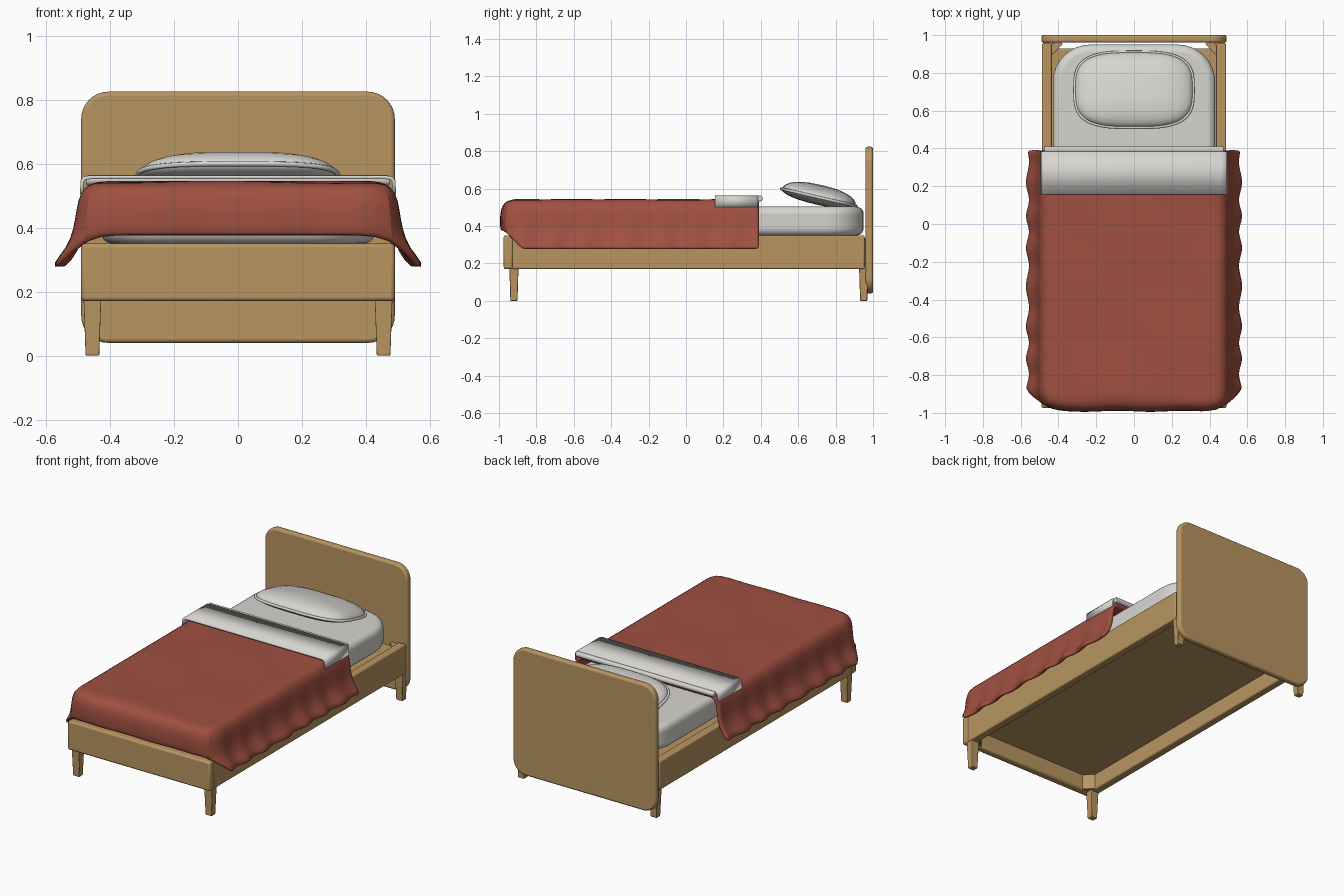
import bpy, bmesh
from math import sin, cos, pi, radians, copysign
from mathutils import Matrix, Vector

if "Cube" in bpy.data.objects:
    bpy.data.objects.remove(bpy.data.objects["Cube"])


def material(name, rgb):
    m = bpy.data.materials.new(name)
    m.use_nodes = True
    m.diffuse_color = (*rgb, 1)
    m.node_tree.nodes["Principled BSDF"].inputs["Base Color"].default_value = (*rgb, 1)
    return m


wood = material("light wood", (0.48, 0.30, 0.12))
linen = material("off white linen", (0.68, 0.665, 0.63))
red = material("brick red wool", (0.35, 0.08, 0.052))


def finish(name, bm, mat, bevel=0, segments=3, thick=0, subdiv=0, angle=40):
    """Turn a bmesh into a shaded object with its modifiers."""
    bmesh.ops.recalc_face_normals(bm, faces=bm.faces)
    me = bpy.data.meshes.new(name)
    bm.to_mesh(me)
    bm.free()
    ob = bpy.data.objects.new(name, me)
    bpy.context.collection.objects.link(ob)
    me.materials.append(mat)
    if thick:
        mod = ob.modifiers.new("thickness", 'SOLIDIFY')
        mod.thickness, mod.offset = thick, -1
    if bevel:
        mod = ob.modifiers.new("soft edges", 'BEVEL')
        mod.width, mod.segments, mod.limit_method = bevel, segments, 'ANGLE'
    if subdiv:
        mod = ob.modifiers.new("smooth", 'SUBSURF')
        mod.levels = mod.render_levels = subdiv
    bpy.ops.object.select_all(action='DESELECT')
    ob.select_set(True)
    bpy.context.view_layer.objects.active = ob
    bpy.ops.object.shade_smooth_by_angle(angle=radians(angle))
    return ob


def box(name, lo, hi, mat, bevel=0.008, turn=0, taper=1):
    lo, hi = Vector(lo), Vector(hi)
    bm = bmesh.new()
    bmesh.ops.create_cube(bm, size=1)
    for v in bm.verts:
        if v.co.z < 0:
            v.co.xy *= taper
    size = Matrix.Diagonal((*(hi - lo), 1))
    bm.transform(Matrix.Translation((lo + hi) / 2) @ Matrix.Rotation(turn, 4, 'Z') @ size)
    return finish(name, bm, mat, bevel)


def slab(name, w, h, r, depth, place, mat, bevel, segments=3):
    """Plate with rounded corners, drawn in its own xy plane."""
    bm = bmesh.new()
    ring = []
    for q, (sx, sy) in enumerate([(1, 1), (-1, 1), (-1, -1), (1, -1)]):
        for k in range(9):
            a = (q + k / 8) * pi / 2
            ring.append(bm.verts.new((sx * (w / 2 - r) + r * cos(a),
                                      sy * (h / 2 - r) + r * sin(a), -depth / 2)))
    face = bm.faces.new(ring)
    top = bmesh.ops.extrude_face_region(bm, geom=[face])["geom"]
    for v in top:
        if isinstance(v, bmesh.types.BMVert):
            v.co.z += depth
    bm.transform(place)
    return finish(name, bm, mat, bevel, segments)


# Frame
slab("headboard", 0.98, 0.785, 0.085, 0.04,
     Matrix.Translation((0, 0.98, 0.432)) @ Matrix.Rotation(pi / 2, 4, 'X'), wood, 0.012)
box("footboard", (-0.49, -0.975, 0.17), (0.49, -0.925, 0.35), wood, 0.012)
box("base_panel", (-0.45, -0.93, 0.27), (0.45, 0.93, 0.33), wood)
for s, side in ((1, "left"), (-1, "right")):
    x0, x1 = sorted((s * 0.437, s * 0.488))
    box(side + "_rail", (x0, -0.93, 0.17), (x1, 0.955, 0.35), wood)
    for y, end in ((-0.92, "front"), (0.95, "back")):
        box(f"{side}_{end}_leg", (s * 0.455 - 0.028, y - 0.025, 0),
            (s * 0.455 + 0.028, y + 0.025, 0.19), wood, 0.004, 0, 0.76)
        c = Vector((s * 0.425, y + (0.01 if y < 0 else -0.02), 0.255))
        half = Vector((0.05, 0.018, 0.08))
        box(f"{side}_{end}_corner_brace", c - half, c + half, wood, 0.004,
            -s * copysign(pi / 4, y))

# Mattress
slab("mattress", 0.86, 1.85, 0.2, 0.155,
     Matrix.Translation((0, 0.025, 0.427)), linen, 0.04, 5)


# Blanket: a gently rumpled top with a skirt dropped from three edges
def blanket():
    bm = bmesh.new()
    cols, rows, half, y0, y1 = 20, 56, 0.42, 0.39, -0.905
    grid = [[None] * (cols + 1) for _ in range(rows + 1)]
    for j in range(rows + 1):
        y = y0 + (y1 - y0) * j / rows
        for i in range(cols + 1):
            x = half * (2 * i / cols - 1)
            z = 0.542 + 0.004 * sin(11 * y + 2) * cos(7 * x + 3 * y)
            grid[j][i] = bm.verts.new((x, y, z))
    for j in range(rows):
        for i in range(cols):
            bm.faces.new((grid[j][i], grid[j][i + 1], grid[j + 1][i + 1], grid[j + 1][i]))
    # boundary with outward directions: right side, front, left side
    edge = [(grid[j][0], -1, 0) for j in range(rows)]
    edge += [(grid[rows][0], -0.8, -0.8)]
    edge += [(grid[rows][i], 0, -1) for i in range(1, cols)]
    edge += [(grid[rows][cols], 0.8, -0.8)]
    edge += [(grid[j][cols], 1, 0) for j in range(rows - 1, -1, -1)]
    side_drop = [(0.04, 0.54), (0.073, 0.512), (0.084, 0.455), (0.09, 0.395),
                 (0.11, 0.335), (0.155, 0.285)]
    front_drop = [(0.045, 0.538), (0.074, 0.515), (0.085, 0.47), (0.087, 0.43),
                  (0.086, 0.395), (0.082, 0.372)]
    last = [e[0] for e in edge]
    for k in range(6):
        new = []
        for v, nx, ny in edge:
            out, z = (front_drop if ny else side_drop)[k]
            if ny == 0:
                out += 0.009 * (k / 5) ** 2 * sin(33 * v.co.y + 0.6 * sin(9 * v.co.y))
            else:
                out += 0.003 * sin(18 * v.co.x)
            new.append(bm.verts.new((v.co.x + nx * out, v.co.y + ny * out, z)))
        for a in range(len(edge) - 1):
            bm.faces.new((last[a], last[a + 1], new[a + 1], new[a]))
        last = new
    finish("blanket", bm, red, thick=0.028, subdiv=1, angle=60)


blanket()

# Folded sheet: a cuff over the blanket with a roll at its upper edge
bm = bmesh.new()
half = [(0, 0.563), (0.46, 0.563), (0.483, 0.559), (0.492, 0.547), (0.494, 0.503)]
line = [(-x, z) for x, z in reversed(half[1:])] + half
strips = [[bm.verts.new((x, y, z)) for x, z in line] for y in (0.155, 0.385)]
for a in range(len(line) - 1):
    bm.faces.new((strips[0][a], strips[0][a + 1], strips[1][a + 1], strips[1][a]))
finish("sheet_fold", bm, linen, thick=0.012)
bm = bmesh.new()
bmesh.ops.create_cone(bm, cap_ends=True, segments=16, radius1=0.016, radius2=0.016, depth=0.95)
bm.transform(Matrix.Translation((0, 0.394, 0.548)) @ Matrix.Rotation(pi / 2, 4, 'Y'))
finish("sheet_roll", bm, linen, 0.004)

# Pillow: a squared-off cushion tilted up toward the foot, with piping round the seam
tilt = Matrix.Translation((0, 0.71, 0.553)) @ Matrix.Rotation(radians(-13), 4, 'X')


def squared(a, rx, ry, p=0.62):
    return (rx * copysign(abs(cos(a)) ** p, cos(a)), ry * copysign(abs(sin(a)) ** p, sin(a)))


bm = bmesh.new()
count, layers = 64, 14
poles = [bm.verts.new((0, 0, z)) for z in (-0.04, 0.068)]
rings = []
for k in range(1, layers):
    t = pi * k / layers - pi / 2
    height = sin(t) * (0.068 if t > 0 else 0.04)
    rings.append([bm.verts.new((*squared(2 * pi * i / count, 0.312 * cos(t) ** 0.8,
                                         0.203 * cos(t) ** 0.8), height)) for i in range(count)])
for i in range(count):
    n = (i + 1) % count
    bm.faces.new((poles[0], rings[0][n], rings[0][i]))
    bm.faces.new((poles[1], rings[-1][i], rings[-1][n]))
    for low, high in zip(rings, rings[1:]):
        bm.faces.new((low[i], low[n], high[n], high[i]))
bm.transform(tilt)
finish("pillow", bm, linen, angle=60)

curve = bpy.data.curves.new("pillow_piping", 'CURVE')
curve.dimensions, curve.bevel_depth, curve.bevel_resolution = '3D', 0.008, 2
spline = curve.splines.new('POLY')
spline.points.add(count - 1)
spline.use_cyclic_u = True
for i, p in enumerate(spline.points):
    p.co = (*squared(2 * pi * i / count, 0.314, 0.205), 0, 1)
curve.materials.append(linen)
piping = bpy.data.objects.new("pillow_piping", curve)
piping.matrix_world = tilt
bpy.context.collection.objects.link(piping)
